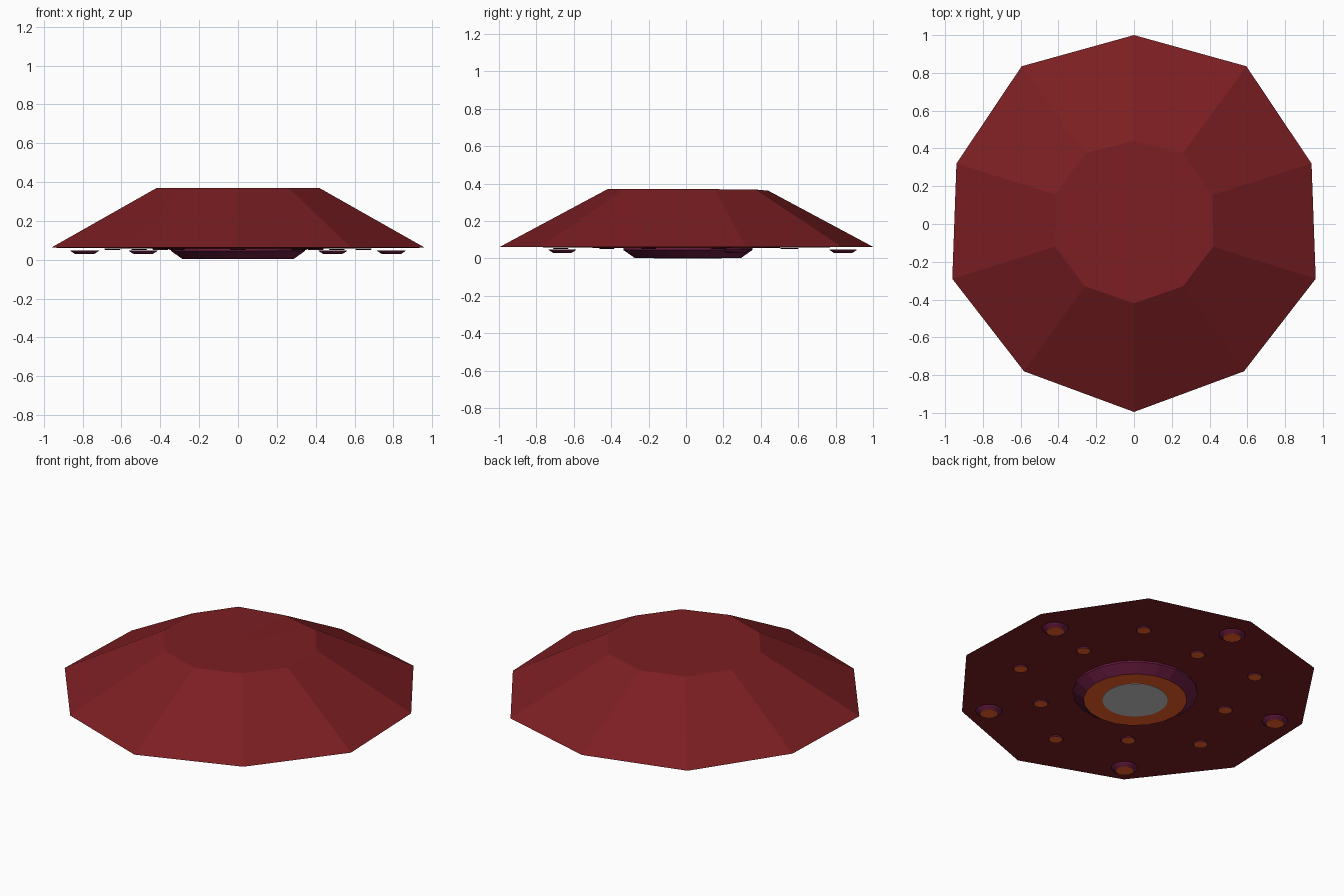
import bpy, bmesh
from math import cos, sin, radians, tau

if "Cube" in bpy.data.objects:
    bpy.data.objects.remove(bpy.data.objects["Cube"])

CY = 0.01  # thrusters are centred slightly behind the origin


def material(name, rgb):
    m = bpy.data.materials.new(name)
    m.diffuse_color = (*rgb, 1)
    m.use_nodes = True
    m.node_tree.nodes["Principled BSDF"].inputs["Base Color"].default_value = m.diffuse_color
    return m


RED = material("hull_red", (0.2, 0.013, 0.016))
PURPLE = material("housing_purple", (0.15, 0.012, 0.055))
ORANGE = material("glow_orange", (0.95, 0.12, 0.02))


def finish(name, bm, mats):
    bmesh.ops.recalc_face_normals(bm, faces=bm.faces)
    me = bpy.data.meshes.new(name)
    bm.to_mesh(me)
    bm.free()
    for m in mats:
        me.materials.append(m)
    ob = bpy.data.objects.new(name, me)
    bpy.context.collection.objects.link(ob)
    return ob


def ring_loft(name, rings, centre, sides, mats, closed=True):
    """Loft circles given as (radius, z, material index of the band above)."""
    bm = bmesh.new()
    loops = [[bm.verts.new((centre[0] + r * cos(tau * i / sides),
                            centre[1] + r * sin(tau * i / sides), z))
              for i in range(sides)] for r, z, _ in rings]
    for k in range(len(loops) - 1):
        for i in range(sides):
            j = (i + 1) % sides
            f = bm.faces.new((loops[k][i], loops[k][j], loops[k + 1][j], loops[k + 1][i]))
            f.material_index = rings[k + 1][2]
    bm.faces.new(loops[0])
    bm.faces.new(loops[-1]).material_index = rings[-1][2]
    return finish(name, bm, mats)


def mirrored(half):
    """Full loop from the right half, listed from back tip to front tip."""
    return half + [(-x, y, z) for x, y, z in reversed(half[1:-1])]


# Ten-sided hull
rim = mirrored([(0, 1, .062), (.595, .835, .062), (.94, .32, .062),
                (.962, -.29, .062), (.582, -.78, .062), (0, -.995, .062)])
deck = mirrored([(0, .44, .362), (.26, .375, .368), (.415, .155, .37),
                 (.418, -.12, .37), (.26, -.33, .37), (0, -.42, .37)])
bm = bmesh.new()
lo = [bm.verts.new(v) for v in rim]
hi = [bm.verts.new(v) for v in deck]
top = bm.verts.new((0, 0, .37))
bottom = bm.verts.new((0, 0, .052))
for i in range(10):
    j = (i + 1) % 10
    bm.faces.new((lo[i], lo[j], hi[j], hi[i]))
    bm.faces.new((hi[i], hi[j], top))
    bm.faces.new((lo[j], lo[i], bottom))
finish("hull", bm, [RED])

# Main thruster housing with glowing ring, and its grey lens
ring_loft("main_thruster", [(.345, .056, 0), (.345, .045, 0), (.285, .003, 0), (.17, .003, 1)],
          (0, CY), 20, [PURPLE, ORANGE])
ring_loft("main_lens", [(.18, .002, 0), (.18, .0, 0)], (0, CY), 32, [])

# Five outer thrusters and two rings of small lamps
for k in range(5):
    a, b = radians(90 + 72 * k), radians(54 + 72 * k)
    ring_loft("outer_thruster", [(.074, .048, 0), (.07, .043, 0), (.05, .03, 0), (.049, .029, 1)],
              (.83 * cos(a), CY + .83 * sin(a)), 16, [PURPLE, ORANGE])
    for name, r, t in (("inner_lamp", .535, a), ("outer_lamp", .68, b)):
        ring_loft(name, [(.042, .056, 0), (.038, .05, 0), (.036, .05, 1)],
                  (r * cos(t), CY + r * sin(t)), 16, [PURPLE, ORANGE])
